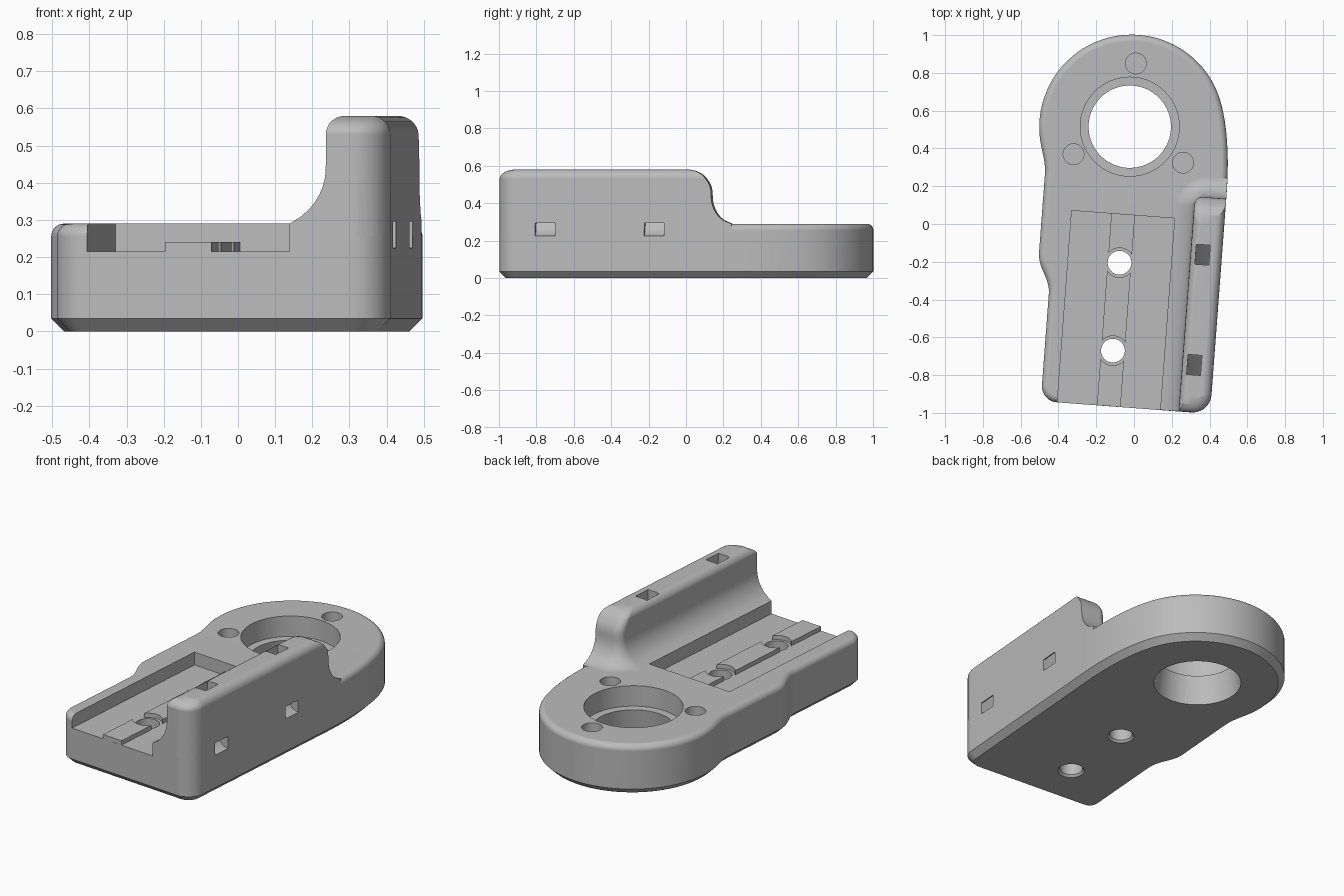
import bpy, bmesh
from math import sin, cos, pi, radians, sqrt
from mathutils import Vector
from mathutils.geometry import interpolate_bezier

if "Cube" in bpy.data.objects:
    bpy.data.objects.remove(bpy.data.objects["Cube"])

TILT = radians(-4.3)      # whole bracket is turned slightly
DECK, TOP = 0.29, 0.58    # deck height, wall height
SIDE, FRONT = 0.477, -0.972
MID = -0.061              # centre line of slot and holes
HOLES = (-0.21, -0.677)

grey = bpy.data.materials.new("matte_grey")
grey.use_nodes = True
colour = (0.5, 0.5, 0.5, 1)
grey.diffuse_color = colour
grey.node_tree.nodes["Principled BSDF"].inputs["Base Color"].default_value = colour


def loft(name, loops):
    """Closed solid skinned through loops with equal point counts."""
    bm = bmesh.new()
    rings = [[bm.verts.new(p) for p in loop] for loop in loops]
    n = len(rings[0])
    for a, b in zip(rings, rings[1:]):
        for i in range(n):
            j = (i + 1) % n
            bm.faces.new((a[i], a[j], b[j], b[i]))
    bm.faces.new(rings[0][::-1])
    bm.faces.new(rings[-1])
    bmesh.ops.recalc_face_normals(bm, faces=bm.faces)
    mesh = bpy.data.meshes.new(name)
    bm.to_mesh(mesh)
    bm.free()
    mesh.materials.append(grey)
    ob = bpy.data.objects.new(name, mesh)
    bpy.context.collection.objects.link(ob)
    return ob


def arc(cx, cy, r, a0, a1, n):
    angles = [radians(a0 + (a1 - a0) * i / n) for i in range(n + 1)]
    return [Vector((cx + r * cos(a), cy + r * sin(a))) for a in angles]


def curve(a, b, c, d):
    return list(interpolate_bezier(Vector(a), Vector(b), Vector(c), Vector(d), 12))


def lathe(name, x, y, profile, n=64):
    """Round solid from (z, radius) pairs."""
    return loft(name, [[(p.x, p.y, z) for p in arc(x, y, r, 0, 360, n)[:-1]]
                       for z, r in profile])


def box(name, x0, x1, y0, y1, z0, z1):
    return loft(name, [[(x0, y0, z), (x1, y0, z), (x1, y1, z), (x0, y1, z)]
                       for z in (z0, z1)])


def combine(ob, other, operation):
    mod = ob.modifiers.new("combine", "BOOLEAN")
    mod.operation, mod.object, mod.solver = operation, other, "EXACT"
    bpy.context.view_layer.objects.active = ob
    bpy.ops.object.modifier_apply(modifier=mod.name)
    bpy.data.objects.remove(other)


# Plan outline, counter-clockwise from the front corner under the wall
raw = (arc(SIDE - 0.1, FRONT + 0.1, 0.1, -90, 0, 10)
       + curve((SIDE, 0.2), (SIDE, 0.4), (0.449, 0.625), (0.374, 0.755))
       + arc(-0.05, 0.51, 0.49, 30, 195, 48)
       + curve((-0.523, 0.383), (-0.508, 0.325), (-0.49, 0.29), (-0.49, 0.22))
       + curve((-0.49, -0.19), (-0.49, -0.27), (-0.422, -0.32), (-0.422, -0.4))
       + arc(-0.337, FRONT + 0.085, 0.085, 180, 270, 10))
outline = []
for p in raw:
    if not outline or (p - outline[-1]).length > 0.003:
        outline.append(p)
normals = []
for i, p in enumerate(outline):
    t = (p - outline[i - 1]).normalized() + (outline[(i + 1) % len(outline)] - p).normalized()
    normals.append(Vector((t.y, -t.x)).normalized())


def inset_loop(z, inset, front_gain=0):
    return [(*(p - n * inset * (1 + front_gain * max(0, -n.y))), z)
            for p, n in zip(outline, normals)]


def plate(name, height, fillet, start, gain=0, shrink=0):
    """Outline prism with a rounded upper rim."""
    loops = list(start)
    for i in range(9):
        a = pi / 2 * i / 8
        loops.append(inset_loop(height - fillet * (1 - sin(a)),
                                shrink + fillet * (1 - cos(a)), gain))
    return loft(name, loops)


# Main plate with a chamfered underside
body = plate("bracket_body", DECK, 0.035, [inset_loop(0, 0.035), inset_loop(0.035, 0)])


# Side wall: flared foot, rounded crest, trimmed to the outline
def concave(z, reach, z0, z1):
    t = min(1, (z - z0) / (z1 - z0))
    return reach * (1 - sqrt(1 - (1 - t) ** 2))


def convex(z, reach, z0):
    t = max(0, (z - z0) / (TOP - z0))
    return reach * (1 - sqrt(max(0, 1 - t * t)))


def wall_loop(z):
    zc = max(z, DECK)
    inner = concave(zc, 0.184, 0.27, 0.44)
    r = 0.045 + 1.2 * inner
    x = 0.31 - inner + convex(zc, 0.045, 0.53)
    y = 0.17 + concave(zc, 0.13, DECK - 0.002, 0.44) - convex(zc, 0.13, 0.45)
    pts = [Vector((x, -1.3)), Vector((0.8, -1.3)), Vector((0.8, y))]
    pts += arc(x + r, y - r, r, 90, 180, 8)
    return [(p.x, p.y, z) for p in pts]


heights = [0.15] + [DECK + 0.02 * i for i in range(12)]
heights += [0.53 + 0.05 * sin(pi / 2 * i / 7) for i in range(1, 8)]
wall = loft("wall", [wall_loop(z) for z in heights])
trim = plate("wall_trim", TOP + 0.0005, 0.05, [inset_loop(0.1, 0.0004)], 0.85, 0.0004)
combine(wall, trim, "INTERSECT")
combine(body, wall, "UNION")

# Open-fronted slot in the deck
combine(body, box("slot", -0.334, 0.212, -1.3, 0.046, 0.215, 0.4), "DIFFERENCE")

# Large stepped bore
combine(body, lathe("bore", MID, 0.512, [(-0.01, 0.241), (0.17, 0.218), (0.171, 0.262),
                                         (0.4, 0.262)], 96), "DIFFERENCE")

# Shallow round pockets around the bore
for x, y in ((0.01, 0.85), (-0.32, 0.37), (0.26, 0.325)):
    v, u = x * cos(TILT) + y * sin(TILT), y * cos(TILT) - x * sin(TILT)
    combine(body, lathe("pocket", v, u, [(0.235, 0.055), (0.4, 0.055)], 40), "DIFFERENCE")

# Screw holes, countersunk below
for u in HOLES:
    combine(body, lathe("screw_hole", MID, u, [(-0.01, 0.083), (0.012, 0.063),
                                               (0.4, 0.063)], 40), "DIFFERENCE")


# Curved tie channels from the wall crest to its outer side
def channel_point(rx, rz, a, y):
    return (SIDE - rx * cos(a), y, TOP - rz * sin(a))


def channel_loop(y):
    angles = [pi / 2 * i / 12 for i in range(13)]
    sides = []
    for rx, rz, order in ((0.14, 0.355, angles), (0.066, 0.285, angles[::-1])):
        strip = [channel_point(rx, rz, a, y) for a in order]
        crest, mouth = (SIDE - rx, y, TOP + 0.1), (SIDE + 0.1, y, TOP - rz)
        sides += [crest] + strip + [mouth] if order is angles else [mouth] + strip + [crest]
    return sides


for u in (-0.135, -0.72):
    combine(body, loft("channel", [channel_loop(u - 0.053), channel_loop(u + 0.053)]),
            "DIFFERENCE")

# Raised centre rib on the slot floor, interrupted around the screw holes
rib = box("slot_rib", MID - 0.0625, MID + 0.0625, FRONT + 0.0005, 0.05, 0.2, 0.24)
for u in HOLES:
    combine(rib, lathe("rib_gap", MID, u, [(0.1, 0.078), (0.4, 0.078)], 48), "DIFFERENCE")

# Smooth shading and final turn
for ob in (body, rib):
    ob.rotation_euler.z = TILT
    bpy.ops.object.select_all(action="DESELECT")
    ob.select_set(True)
    bpy.context.view_layer.objects.active = ob
    bpy.ops.object.shade_smooth_by_angle(angle=radians(30))
    ob.modifiers.new("even_shading", "WEIGHTED_NORMAL").keep_sharp = True
